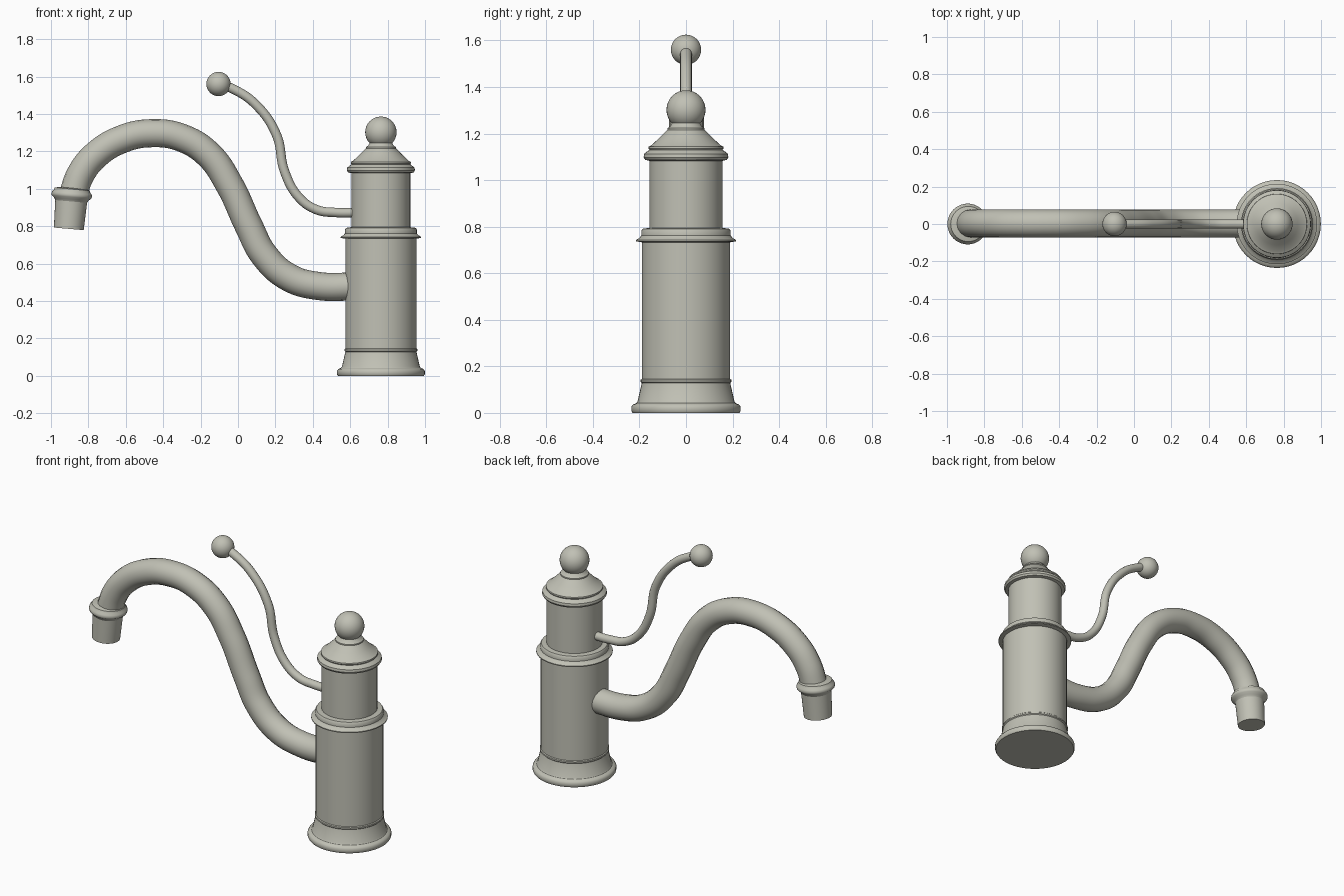
import bpy
import math
from mathutils import Matrix, Vector

cube = bpy.data.objects.get("Cube")
if cube:
    bpy.data.objects.remove(cube, do_unlink=True)

# Single satin metal colour
metal = bpy.data.materials.new("satin_nickel")
metal.use_nodes = True
COLOUR = (0.53, 0.53, 0.46, 1.0)
metal.diffuse_color = COLOUR
metal.node_tree.nodes["Principled BSDF"].inputs["Base Color"].default_value = COLOUR

AXIS_X = 0.764


def finish(obj, name, angle=35):
    obj.name = name
    obj.data.name = name
    obj.data.materials.clear()
    obj.data.materials.append(metal)
    bpy.ops.object.select_all(action="DESELECT")
    obj.select_set(True)
    bpy.context.view_layer.objects.active = obj
    bpy.ops.object.shade_smooth_by_angle(angle=math.radians(angle))
    return obj


def lathe(name, profile, location, tilt=0.0, sides=48):
    """Closed solid of revolution from (radius, height) pairs, bottom to top."""
    verts, faces = [], []
    for r, z in profile:
        for i in range(sides):
            a = 2 * math.pi * i / sides
            verts.append((r * math.cos(a), r * math.sin(a), z))
    for k in range(len(profile) - 1):
        for i in range(sides):
            j = (i + 1) % sides
            faces.append((k * sides + i, k * sides + j,
                          (k + 1) * sides + j, (k + 1) * sides + i))
    faces.append(tuple(reversed(range(sides))))
    top = (len(profile) - 1) * sides
    faces.append(tuple(range(top, top + sides)))
    mesh = bpy.data.meshes.new(name)
    mesh.from_pydata(verts, [], faces)
    mesh.transform(Matrix.Translation(Vector(location)) @ Matrix.Rotation(tilt, 4, "Y"))
    obj = bpy.data.objects.new(name, mesh)
    bpy.context.collection.objects.link(obj)
    return finish(obj, name)


def tube(name, path, radius, y=0.0):
    """Round tube swept along a smooth path of (x, z) points."""
    curve = bpy.data.curves.new(name, "CURVE")
    curve.dimensions = "3D"
    curve.bevel_depth = radius
    curve.bevel_resolution = 6
    curve.use_fill_caps = True
    curve.resolution_u = 10
    spline = curve.splines.new("BEZIER")
    spline.bezier_points.add(len(path) - 1)
    for p, (x, z) in zip(spline.bezier_points, path):
        p.co = (x, y, z)
        p.handle_left_type = p.handle_right_type = "AUTO"
    obj = bpy.data.objects.new(name, curve)
    bpy.context.collection.objects.link(obj)
    bpy.ops.object.select_all(action="DESELECT")
    obj.select_set(True)
    bpy.context.view_layer.objects.active = obj
    bpy.ops.object.convert(target="MESH")
    return finish(bpy.context.view_layer.objects.active, name, 50)


def ball(name, radius, location):
    bpy.ops.mesh.primitive_uv_sphere_add(segments=32, ring_count=16,
                                         radius=radius, location=location)
    return finish(bpy.context.object, name)


# Flared foot with rounded rim
lathe("base_foot", [(0.230, 0.0), (0.235, 0.008), (0.235, 0.026), (0.228, 0.036),
                    (0.213, 0.042), (0.208, 0.05), (0.190, 0.128), (0.195, 0.133),
                    (0.195, 0.142), (0.188, 0.148)], (AXIS_X, 0, 0))

# Lower body, with the stepped collar at its top
lathe("lower_body", [(0.190, 0.14), (0.190, 0.737)], (AXIS_X, 0, 0))
lathe("middle_collar", [(0.190, 0.733), (0.215, 0.737), (0.215, 0.743), (0.200, 0.752),
                        (0.192, 0.762), (0.192, 0.782), (0.186, 0.791),
                        (0.155, 0.795)], (AXIS_X, 0, 0))

# Upper body and domed cap
lathe("upper_body", [(0.157, 0.78), (0.157, 1.095)], (AXIS_X, 0, 0))
lathe("cap", [(0.157, 1.083), (0.175, 1.087), (0.182, 1.098), (0.180, 1.113),
              (0.165, 1.125), (0.157, 1.130), (0.161, 1.136), (0.160, 1.144),
              (0.148, 1.150), (0.112, 1.184), (0.080, 1.216), (0.080, 1.223),
              (0.068, 1.231), (0.058, 1.25)], (AXIS_X, 0, 0))
ball("cap_finial", 0.084, (AXIS_X, 0, 1.302))

# Swan-neck spout
tube("spout", [(0.66, 0.48), (0.43, 0.48), (0.27, 0.527), (0.14, 0.645),
               (0.058, 0.80), (-0.045, 1.02), (-0.155, 1.18), (-0.30, 1.272),
               (-0.46, 1.297), (-0.62, 1.265), (-0.76, 1.18), (-0.84, 1.08),
               (-0.885, 0.96)], 0.075, 0.003)

# Outlet collar and nozzle, leaning slightly
TILT = math.radians(5)
lathe("outlet_collar", [(0.085, -0.035), (0.092, -0.022), (0.106, -0.010), (0.109, 0.0),
                        (0.106, 0.012), (0.098, 0.020), (0.094, 0.032),
                        (0.070, 0.038)], (-0.889, 0, 0.966), TILT)
lathe("outlet_nozzle", [(0.080, -0.181), (0.086, -0.02)], (-0.889, 0, 0.966), TILT)

# Curved lever with ball end
tube("lever", [(0.66, 0.873), (0.52, 0.873), (0.42, 0.888), (0.325, 0.955),
               (0.25, 1.09), (0.205, 1.29), (0.09, 1.455), (-0.03, 1.535),
               (-0.10, 1.56)], 0.025)
ball("lever_knob", 0.065, (-0.104, 0, 1.56))
